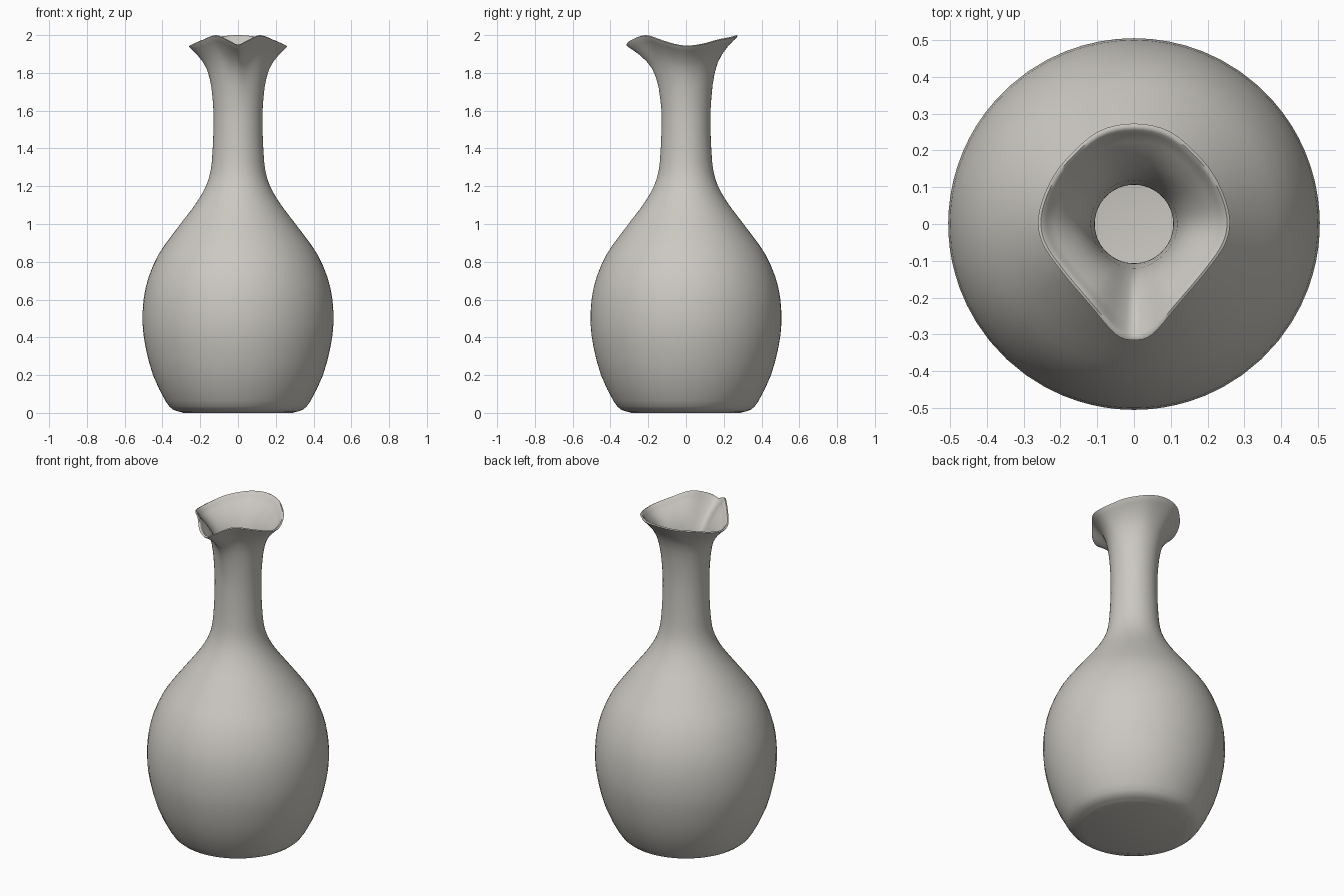
import bpy, bmesh, math
from mathutils import Vector

if "Cube" in bpy.data.objects:
    bpy.data.objects.remove(bpy.data.objects["Cube"], do_unlink=True)

# Glazed clay colour
clay = bpy.data.materials.new("warm_grey_clay")
clay.use_nodes = True
colour = (0.60, 0.58, 0.54, 1)
clay.diffuse_color = colour
clay.node_tree.nodes["Principled BSDF"].inputs["Base Color"].default_value = colour


def smooth_curve(pts, steps, closed=False):
    """Catmull-Rom curve through the given points."""
    n = len(pts)
    pick = (lambda i: pts[i % n]) if closed else (lambda i: pts[max(0, min(n - 1, i))])
    out = []
    for i in range(n if closed else n - 1):
        a, b, c, d = (pick(i + k) for k in (-1, 0, 1, 2))
        for s in range(steps):
            t = s / steps
            out.append(b + 0.5 * t * ((c - a) + t * ((2 * a - 5 * b + 4 * c - d)
                                                     + t * (3 * (b - c) + d - a))))
    return out if closed else out + [pts[-1]]


# Wavy pinched lip: half outline from spout to back, mirrored across x
half = [Vector(p) for p in [
    (0, -0.315, 1.95), (0.05, -0.30, 1.972), (0.12, -0.22, 2.0),
    (0.20, -0.125, 1.972), (0.25, -0.05, 1.951), (0.26, 0.02, 1.945),
    (0.235, 0.10, 1.957), (0.19, 0.17, 1.976), (0.10, 0.25, 1.992),
    (0, 0.273, 2.0)]]
mirrored = [Vector((-p.x, p.y, p.z)) for p in half[-2:0:-1]]
lip = smooth_curve(half + mirrored, 4, closed=True)

# Body and neck profile (radius, height)
profile = smooth_curve([Vector(p) for p in [
    (0.30, 0.004), (0.345, 0.018), (0.385, 0.065), (0.45, 0.20),
    (0.49, 0.35), (0.505, 0.47), (0.50, 0.60), (0.473, 0.72),
    (0.42, 0.84), (0.35, 0.94), (0.27, 1.045), (0.215, 1.12),
    (0.17, 1.20), (0.145, 1.28), (0.135, 1.38), (0.13, 1.50),
    (0.13, 1.60)]], 2)
# Flare of the mouth (height fraction, outward fraction)
flare = smooth_curve([Vector(p) for p in [
    (0, 0), (0.35, 0.08), (0.64, 0.27), (0.84, 0.62), (0.97, 0.97)]], 2)[1:]
neck_top, wall = 1.60, 0.023


def round_ring(radius, z):
    return [Vector((p.x, p.y, 0)).normalized() * radius + Vector((0, 0, z)) for p in lip]


def mouth_ring(up, out, radius, scale, drop):
    ring = []
    for p in lip:
        flat = Vector((p.x, p.y, 0))
        pos = (flat.normalized() * radius).lerp(flat * scale, out)
        pos.z = neck_top + (p.z - neck_top) * up - drop
        ring.append(pos)
    return ring


# Rings run up the outside, over the lip and down the inside
rings = [round_ring(0.29, 0.0), *[round_ring(r, z) for r, z in profile]]
rings += [mouth_ring(u, o, 0.13, 1, 0) for u, o in flare]
rings += [mouth_ring(1, 1, 0.13, 1, 0.004), mouth_ring(1, 1, 0.13, 0.97, 0),
          mouth_ring(1, 1, 0.13, 0.935, 0.006)]
rings += [mouth_ring(u, o, 0.13 - wall, 0.92, 0.008) for u, o in reversed(flare)]
rings += [round_ring(r - wall, z) for r, z in reversed(profile) if z > 0.06]
rings += [round_ring(0.30, 0.03)]

bm = bmesh.new()
loops = [[bm.verts.new(p) for p in ring] for ring in rings]
count = len(lip)
for low, high in zip(loops, loops[1:]):
    for i in range(count):
        j = (i + 1) % count
        bm.faces.new((low[i], low[j], high[j], high[i]))

# Slightly hollowed foot and the inner floor
for loop, z in ((loops[0], 0.012), (loops[-1], 0.03)):
    centre = bm.verts.new((0, 0, z))
    for i in range(count):
        bm.faces.new((loop[i], loop[(i + 1) % count], centre))
bmesh.ops.recalc_face_normals(bm, faces=bm.faces)

mesh = bpy.data.meshes.new("pinched_vase")
bm.to_mesh(mesh)
bm.free()
mesh.materials.append(clay)
vase = bpy.data.objects.new("pinched_vase", mesh)
bpy.context.collection.objects.link(vase)
bpy.context.view_layer.objects.active = vase
vase.select_set(True)
bpy.ops.object.shade_smooth_by_angle(angle=math.radians(60))
